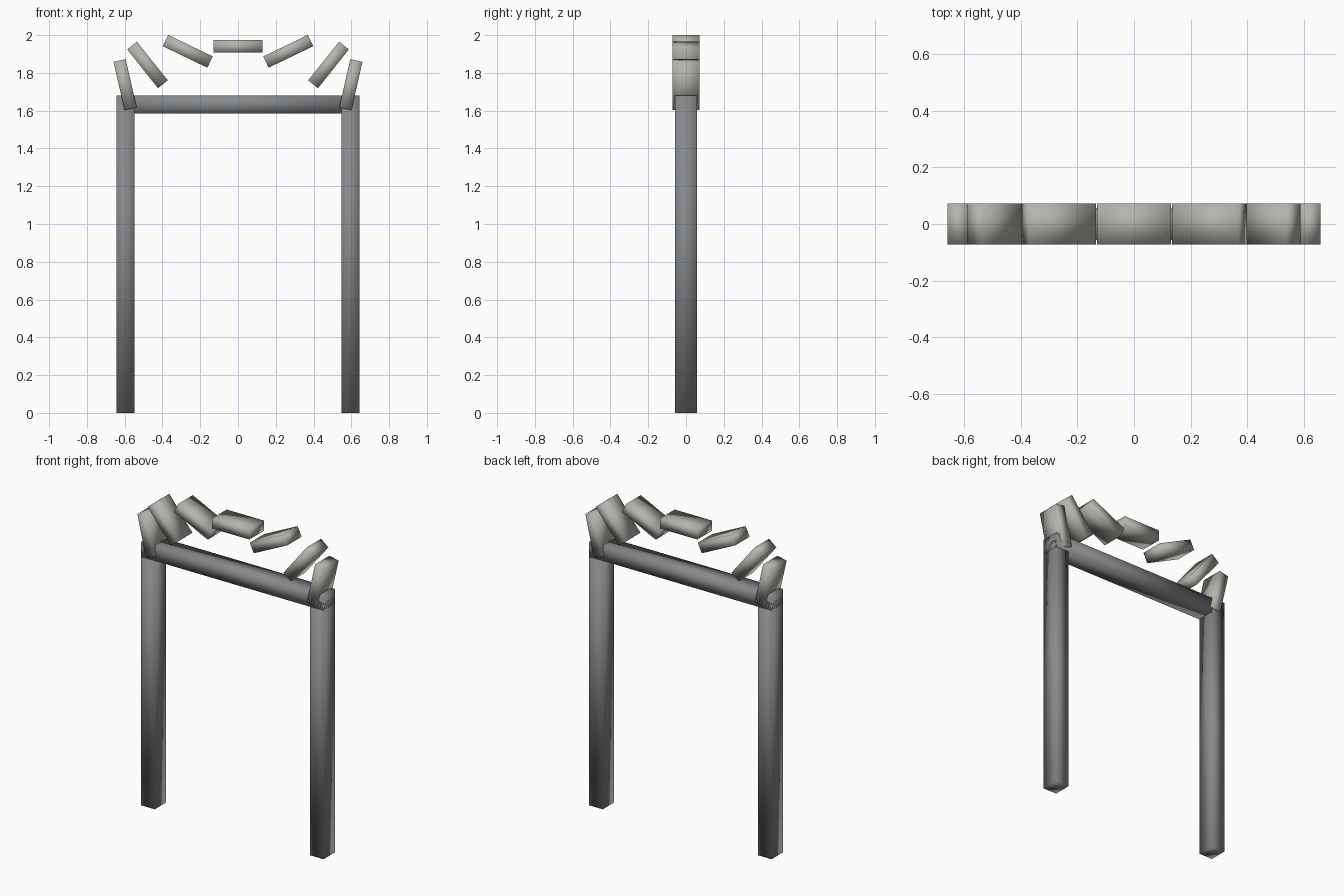
import bpy, math

if "Cube" in bpy.data.objects:
    bpy.data.objects.remove(bpy.data.objects["Cube"])

def material(name, rgb):
    m = bpy.data.materials.new(name)
    m.diffuse_color = (*rgb, 1)
    m.use_nodes = True
    m.node_tree.nodes["Principled BSDF"].inputs["Base Color"].default_value = m.diffuse_color
    return m

IRON = material("dark_grey", (0.24, 0.25, 0.26))
STONE = material("warm_grey", (0.46, 0.45, 0.41))

def block(name, size, loc, mat, tilt=0.0):
    """Smooth-shaded box, tilted about the y axis."""
    bpy.ops.mesh.primitive_cube_add(size=1, location=loc)
    ob = bpy.context.object
    ob.name = name
    ob.scale = size
    bpy.ops.object.transform_apply(location=False, rotation=False, scale=True)
    ob.rotation_euler = (0, tilt, 0)
    bpy.ops.object.shade_smooth()
    ob.data.materials.append(mat)
    return ob

# Two upright posts, full height
POST_X, W, D, POST_H = 0.595, 0.096, 0.114, 1.68
for side, sx in (("left", -1), ("right", 1)):
    block(side + "_post", (W, D, POST_H), (sx * POST_X, 0, POST_H / 2), IRON)

# Cross beam, running through both posts
block("cross_beam", (2 * POST_X + W, D, W), (0, 0, POST_H - W / 2), IRON)

# Seven loose stones along a flattened elliptical arch, outer ends tilted up
for i in range(-3, 4):
    a = i * math.pi / 7
    block(f"arch_stone_{i + 4}", (0.262, 0.145, 0.066),
          (0.613 * math.sin(a), 0, 1.68 + 0.26 * math.cos(a)), STONE, -a)
